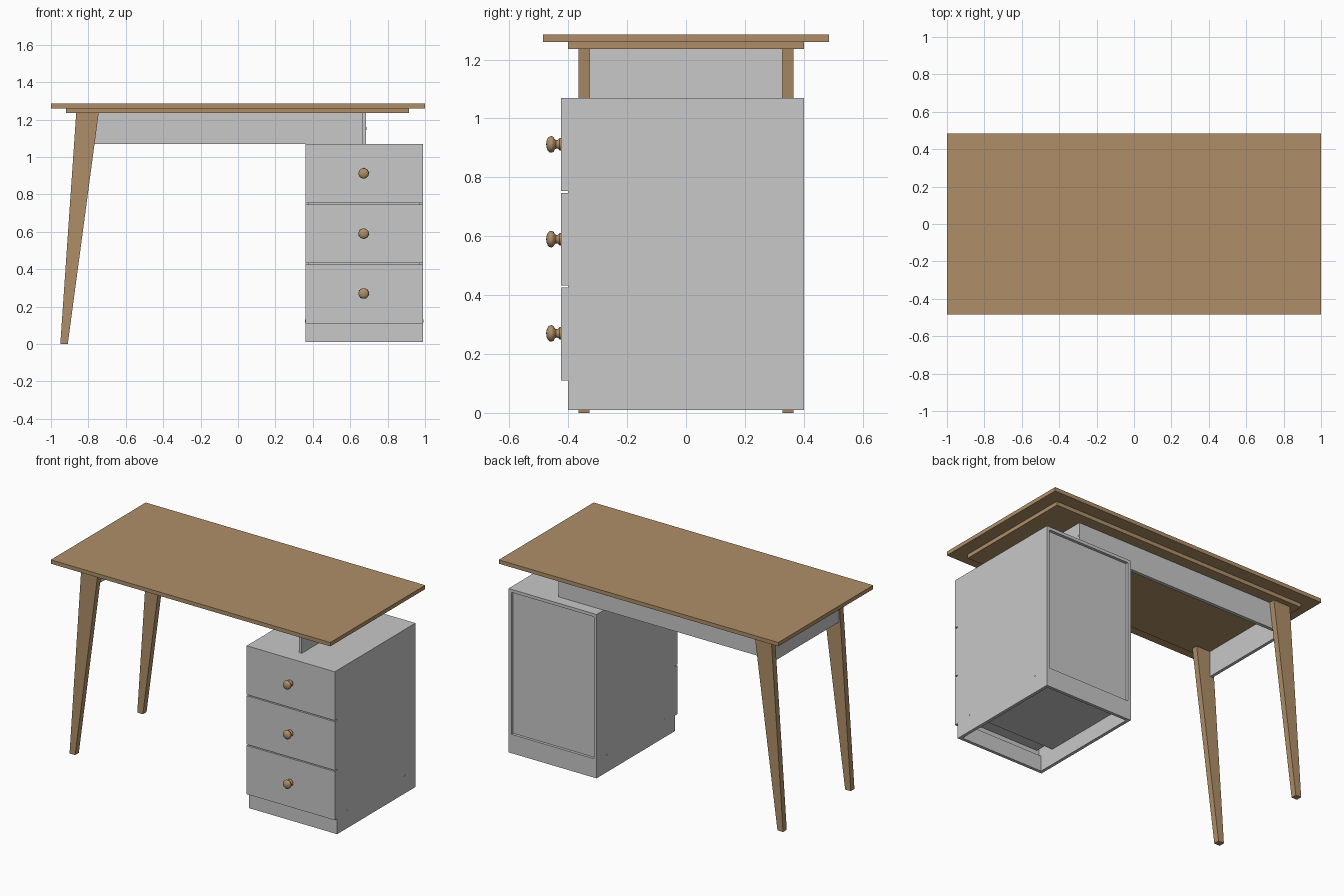
import bpy, bmesh, math
from mathutils import Matrix

if "Cube" in bpy.data.objects:
    bpy.data.objects.remove(bpy.data.objects["Cube"])


def material(name, rgb):
    m = bpy.data.materials.new(name)
    m.diffuse_color = (*rgb, 1)
    m.use_nodes = True
    m.node_tree.nodes["Principled BSDF"].inputs["Base Color"].default_value = m.diffuse_color
    return m


WOOD = material("warm wood", (0.43, 0.275, 0.14))
GREY = material("light grey paint", (0.58, 0.58, 0.58))


def finish(name, bm, mat):
    bmesh.ops.recalc_face_normals(bm, faces=bm.faces[:])
    me = bpy.data.meshes.new(name)
    bm.to_mesh(me)
    bm.free()
    me.materials.append(mat)
    ob = bpy.data.objects.new(name, me)
    bpy.context.collection.objects.link(ob)
    return ob


def box(name, x, y, z, mat):
    bm = bmesh.new()
    bmesh.ops.create_cube(bm, size=1)
    for v in bm.verts:
        v.co = [r[0] if c < 0 else r[1] for c, r in zip(v.co, (x, y, z))]
    return finish(name, bm, mat)


def leg(name, y0, y1):
    # tapered, splayed board: front outline extruded along y
    outline = [(-0.95, 0), (-0.91, 0), (-0.745, 1.235), (-0.865, 1.235)]
    bm = bmesh.new()
    face = bm.faces.new([bm.verts.new((x, y0, z)) for x, z in outline])
    ext = bmesh.ops.extrude_face_region(bm, geom=[face])["geom"]
    bmesh.ops.translate(bm, vec=(0, y1 - y0, 0),
                        verts=[g for g in ext if isinstance(g, bmesh.types.BMVert)])
    return finish(name, bm, WOOD)


def knob(name, x, y, z):
    # turned knob: (depth, radius) profile spun around the y axis
    profile = [(0, 0), (0, 0.021), (0.004, 0.021), (0.010, 0.015), (0.016, 0.014),
               (0.021, 0.018), (0.025, 0.025), (0.031, 0.028), (0.038, 0.027),
               (0.044, 0.022), (0.048, 0.013), (0.050, 0)]
    bm = bmesh.new()
    vs = [bm.verts.new((x + r, y - d, z)) for d, r in profile]
    es = [bm.edges.new(p) for p in zip(vs, vs[1:])]
    bmesh.ops.spin(bm, geom=vs + es, cent=(x, y, z), axis=(0, 1, 0),
                   angle=2 * math.pi, steps=24)
    bmesh.ops.remove_doubles(bm, verts=bm.verts[:], dist=0.0001)
    ob = finish(name, bm, WOOD)
    bpy.ops.object.select_all(action='DESELECT')
    bpy.context.view_layer.objects.active = ob
    ob.select_set(True)
    bpy.ops.object.shade_smooth_by_angle(angle=math.radians(40))


def screw(name, x, y, z):
    bm = bmesh.new()
    bmesh.ops.create_cone(bm, cap_ends=True, segments=12, radius1=0.007, radius2=0.007,
                          depth=0.004, matrix=Matrix.Translation((x, y, z))
                          @ Matrix.Rotation(math.pi / 2, 4, 'Y'))
    finish(name, bm, GREY)


# table top with smaller slab beneath
box("table_top", (-1, 1), (-0.485, 0.485), (1.26, 1.285), WOOD)
box("top_support_slab", (-0.92, 0.915), (-0.4, 0.4), (1.235, 1.26), WOOD)

# legs on the left side
leg("front_leg", -0.365, -0.327)
leg("back_leg", 0.327, 0.365)

# apron, open at the front
AZ = (1.07, 1.235)
box("apron_left", (-0.865, -0.845), (-0.327, 0.327), AZ, GREY)
box("apron_right", (0.665, 0.685), (-0.327, 0.327), AZ, GREY)
box("apron_back", (-0.845, 0.665), (0.305, 0.327), AZ, GREY)
screw("apron_screw", 0.685, 0.313, 1.152)

# drawer cabinet carcass
L, R, T = 0.36, 0.99, 0.02
IN = (L + T, R - T)
box("cabinet_left_side", (L, L + T), (-0.4, 0.4), (0.01, 1.07), GREY)
box("cabinet_right_side", (R - T, R), (-0.4, 0.4), (0.01, 1.07), GREY)
box("cabinet_top", IN, (-0.4, 0.4), (1.05, 1.07), GREY)
box("cabinet_bottom", IN, (-0.28, 0.4), (0.11, 0.132), GREY)
box("plinth_front", IN, (-0.4, -0.38), (0.01, 0.11), GREY)
box("plinth_back", IN, (0.38, 0.4), (0.01, 0.11), GREY)
box("cabinet_back_panel", IN, (0.37, 0.382), (0.132, 1.05), GREY)
for x in (L, R):
    for y in (-0.294, 0.292):
        screw("cabinet_screw", x, y, 0.123)

# three drawers with knobs
for i, (z0, z1) in enumerate([(0.11, 0.425), (0.432, 0.747), (0.754, 1.07)], 1):
    box(f"drawer_front_{i}", (L, R), (-0.425, -0.4), (z0, z1), GREY)
    box(f"drawer_box_{i}", (0.395, 0.955), (-0.4, 0.33), (z0 + 0.04, z1 - 0.06), GREY)
    knob(f"drawer_knob_{i}", 0.672, -0.425, (0.27, 0.59, 0.912)[i - 1])
